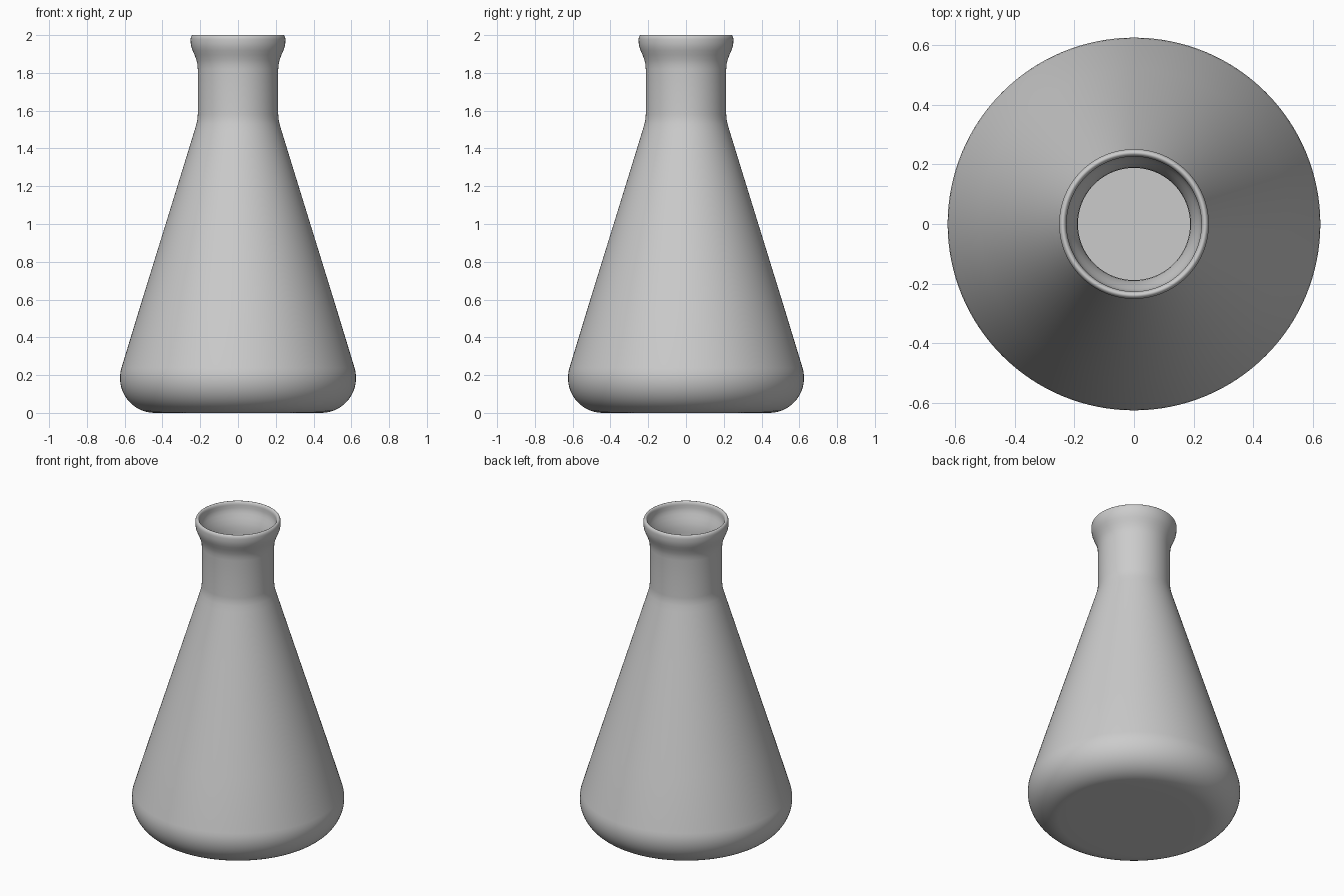
import bpy, bmesh, math
from mathutils import Vector

if "Cube" in bpy.data.objects:
    bpy.data.objects.remove(bpy.data.objects["Cube"])

WALL = 0.025
SEGMENTS = 128

# Outer profile (radius, height): rounded base corner, cone, neck, flared lip
corner = (0.44, 0.185)
outer = [Vector((0.0, 0.0)), Vector((0.30, 0.0))]
for i in range(17):
    a = math.radians(-90 + 107 * i / 16)
    outer.append(Vector((corner[0] + 0.185 * math.cos(a), corner[1] + 0.185 * math.sin(a))))
outer += [Vector(p) for p in [
    (0.519, 0.56), (0.420, 0.88), (0.321, 1.20), (0.230, 1.495), (0.220, 1.53),
    (0.2145, 1.555), (0.213, 1.58), (0.213, 1.70), (0.213, 1.82), (0.215, 1.845),
    (0.220, 1.868), (0.230, 1.895), (0.240, 1.918), (0.247, 1.938), (0.2505, 1.958),
    (0.251, 1.978)]]

# Inner wall: outer profile moved inward by the wall thickness
inner = []
for i, p in enumerate(outer):
    d = outer[min(i + 1, len(outer) - 1)] - outer[max(i - 1, 0)]
    d.normalize()
    q = p + Vector((-d.y, d.x)) * WALL
    inner.append(Vector((max(q.x, 0.0), q.y)))
inner[0].x = 0.0

# Rounded, slightly flattened rim joining the two walls
a, b = outer[-1], inner[-1]
mid, half = (a + b) / 2, (a.x - b.x) / 2
rim = [Vector((mid.x + half * math.cos(t), mid.y + 0.022 * math.sin(t)))
       for t in [math.pi * k / 10 for k in range(1, 10)]]

profile = outer + rim + inner[::-1]

# Revolve the closed wall profile around the vertical axis
bm = bmesh.new()
verts = [bm.verts.new((p.x, 0, p.y)) for p in profile]
edges = [bm.edges.new(pair) for pair in zip(verts, verts[1:])]
bmesh.ops.spin(bm, geom=verts + edges, cent=(0, 0, 0), axis=(0, 0, 1),
               angle=math.tau, steps=SEGMENTS, use_merge=True)
bmesh.ops.remove_doubles(bm, verts=bm.verts, dist=0.0001)
bmesh.ops.recalc_face_normals(bm, faces=bm.faces)
mesh = bpy.data.meshes.new("conical_flask")
bm.to_mesh(mesh)
bm.free()

flask = bpy.data.objects.new("conical_flask", mesh)
bpy.context.collection.objects.link(flask)
bpy.context.view_layer.objects.active = flask
flask.select_set(True)
bpy.ops.object.shade_smooth_by_angle(angle=math.radians(40))
